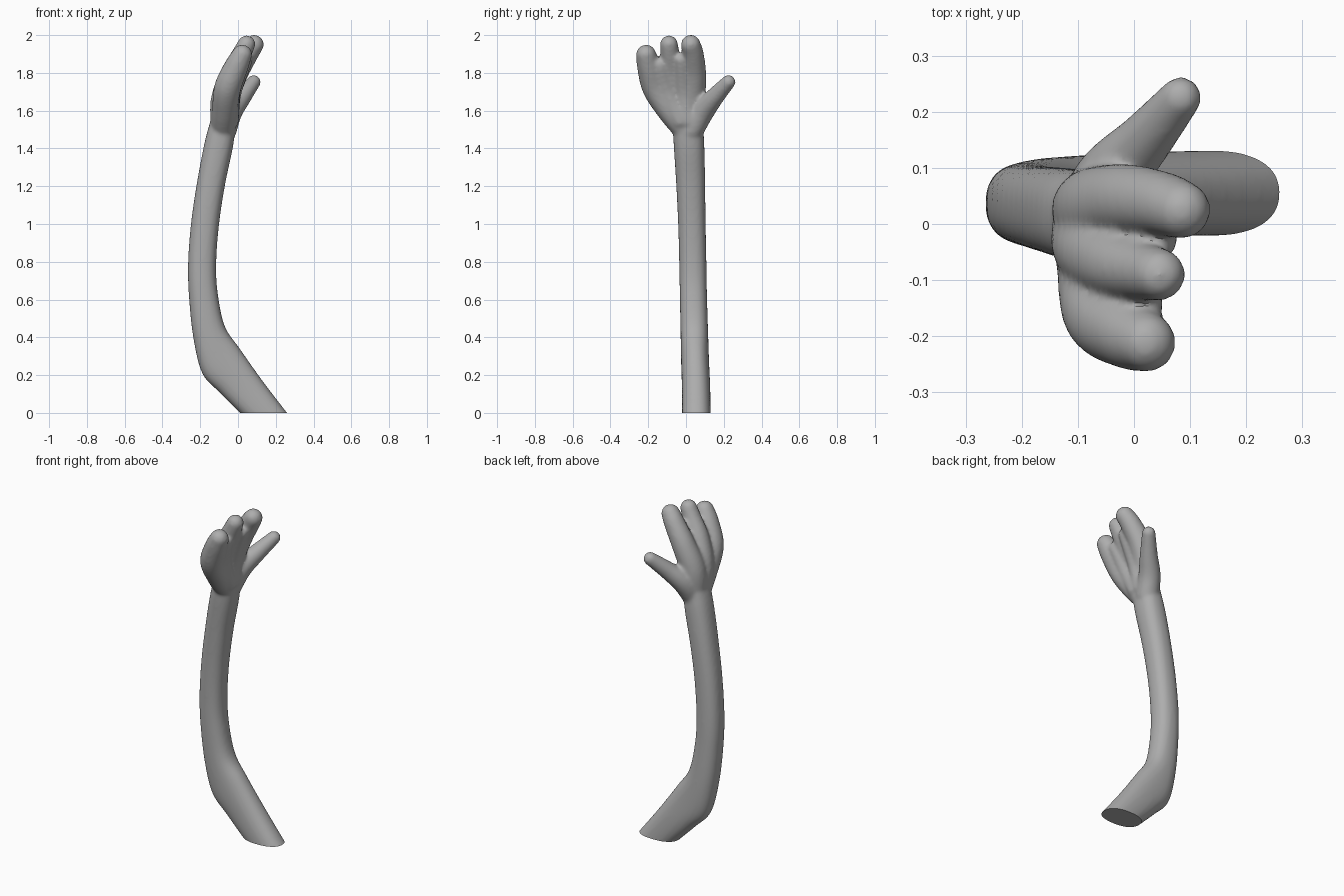
import bpy, bmesh, math
from mathutils import Vector, Matrix

if "Cube" in bpy.data.objects:
    bpy.data.objects.remove(bpy.data.objects["Cube"])

bm = bmesh.new()


def spline(pts, steps):
    """Catmull-Rom interpolation through tuples of any length."""
    pts = [Vector(p) for p in pts]
    ext = [2 * pts[0] - pts[1]] + pts + [2 * pts[-1] - pts[-2]]
    out = []
    for i in range(len(pts) - 1):
        a, b, c, d = ext[i:i + 4]
        for s in range(steps):
            t = s / steps
            out.append(0.5 * (2 * b + (c - a) * t + (2 * a - 5 * b + 4 * c - d) * t * t
                              + (3 * b - a - 3 * c + d) * t ** 3))
    return out + [pts[-1]]


def digit(pts):
    """Rounded, tapering chain through (x, y, z, radius) points."""
    for x, y, z, r in spline(pts, 8):
        bmesh.ops.create_icosphere(bm, subdivisions=3, radius=r,
                                   matrix=Matrix.Translation((x, y, z)))


# arm: sections given as outer x, outer z, inner x, inner z, y centre, half width
# (the first one lies below the floor and is trimmed off later)
arm = [
    (0.11, -0.10, 0.335, -0.10, 0.057, 0.076),
    (0.01, 0.00, 0.26, 0.00, 0.055, 0.076),
    (-0.10, 0.11, 0.13, 0.17, 0.053, 0.075),
    (-0.19, 0.21, 0.01, 0.34, 0.048, 0.074),
    (-0.237, 0.40, -0.07, 0.46, 0.044, 0.073),
    (-0.26, 0.62, -0.108, 0.64, 0.039, 0.072),
    (-0.264, 0.80, -0.115, 0.80, 0.036, 0.072),
    (-0.247, 1.02, -0.10, 1.00, 0.031, 0.073),
    (-0.212, 1.25, -0.068, 1.21, 0.024, 0.077),
    (-0.175, 1.44, -0.03, 1.39, 0.016, 0.081),
    (-0.145, 1.55, -0.01, 1.52, 0.010, 0.080),
]
N = 32
rings = []
for ox, oz, ix, iz, cy, hw in spline(arm, 6):
    ring = []
    for k in range(N):
        a = 2 * math.pi * k / N
        c, s = math.cos(a), math.sin(a)
        u = math.copysign(abs(c) ** 0.85, c)
        v = math.copysign(abs(s) ** 0.85, s)
        ring.append(bm.verts.new(((ox + ix) / 2 + u * (ix - ox) / 2, cy + v * hw,
                                  (oz + iz) / 2 + u * (iz - oz) / 2)))
    rings.append(ring)
for a, b in zip(rings, rings[1:]):
    for k in range(N):
        bm.faces.new((a[k], a[(k + 1) % N], b[(k + 1) % N], b[k]))
bm.faces.new(rings[0][::-1])
bm.faces.new(rings[-1])

# three fingers and the thumb
digit([(-0.08, -0.005, 1.50, 0.065), (-0.07, -0.085, 1.60, 0.068), (-0.055, -0.160, 1.72, 0.072),
       (-0.01, -0.195, 1.83, 0.064), (0.022, -0.211, 1.897, 0.053)])
digit([(-0.08, 0.00, 1.50, 0.065), (-0.078, -0.040, 1.65, 0.068), (-0.035, -0.070, 1.79, 0.062),
       (0.02, -0.085, 1.90, 0.052), (0.045, -0.090, 1.952, 0.047)])
digit([(-0.08, 0.02, 1.50, 0.065), (-0.07, 0.030, 1.65, 0.072), (-0.015, 0.042, 1.79, 0.066),
       (0.05, 0.036, 1.90, 0.058), (0.085, 0.025, 1.950, 0.052)])
digit([(-0.07, 0.03, 1.50, 0.065), (-0.04, 0.085, 1.59, 0.062), (0.02, 0.150, 1.67, 0.050),
       (0.083, 0.225, 1.752, 0.038)])
# palm webbing between the digits
digit([(-0.05, -0.03, 1.55, 0.055), (-0.035, -0.100, 1.70, 0.050), (0.02, -0.140, 1.842, 0.034)])
digit([(-0.05, 0.01, 1.55, 0.055), (-0.035, -0.010, 1.70, 0.055), (0.045, -0.027, 1.868, 0.034)])

bmesh.ops.recalc_face_normals(bm, faces=bm.faces)
mesh = bpy.data.meshes.new("arm_and_hand")
bm.to_mesh(mesh)
bm.free()
obj = bpy.data.objects.new("arm_and_hand", mesh)
bpy.context.collection.objects.link(obj)

# fuse everything into one soft skin
rm = obj.modifiers.new("fuse", 'REMESH')
rm.mode = 'VOXEL'
rm.voxel_size = 0.009
sm = obj.modifiers.new("soften", 'SMOOTH')
sm.factor = 0.5
sm.iterations = 10
dg = bpy.context.evaluated_depsgraph_get()
skin = bpy.data.meshes.new_from_object(obj.evaluated_get(dg))
obj.modifiers.clear()
obj.data = skin

# flat cut at the floor
bm = bmesh.new()
bm.from_mesh(skin)
cut = bmesh.ops.bisect_plane(bm, geom=bm.verts[:] + bm.edges[:] + bm.faces[:],
                             plane_co=(0, 0, 0), plane_no=(0, 0, 1), clear_inner=True)
bmesh.ops.holes_fill(bm, edges=[e for e in bm.edges if e.is_boundary], sides=0)
bmesh.ops.recalc_face_normals(bm, faces=bm.faces)
bm.to_mesh(skin)
bm.free()

grey = bpy.data.materials.new("plain grey")
grey.diffuse_color = (0.42, 0.42, 0.42, 1)
grey.use_nodes = True
grey.node_tree.nodes["Principled BSDF"].inputs["Base Color"].default_value = grey.diffuse_color
skin.materials.clear()
skin.materials.append(grey)
for p in skin.polygons:
    p.material_index = 0
bpy.context.view_layer.objects.active = obj
obj.select_set(True)
bpy.ops.object.shade_smooth_by_angle(angle=math.radians(40))
